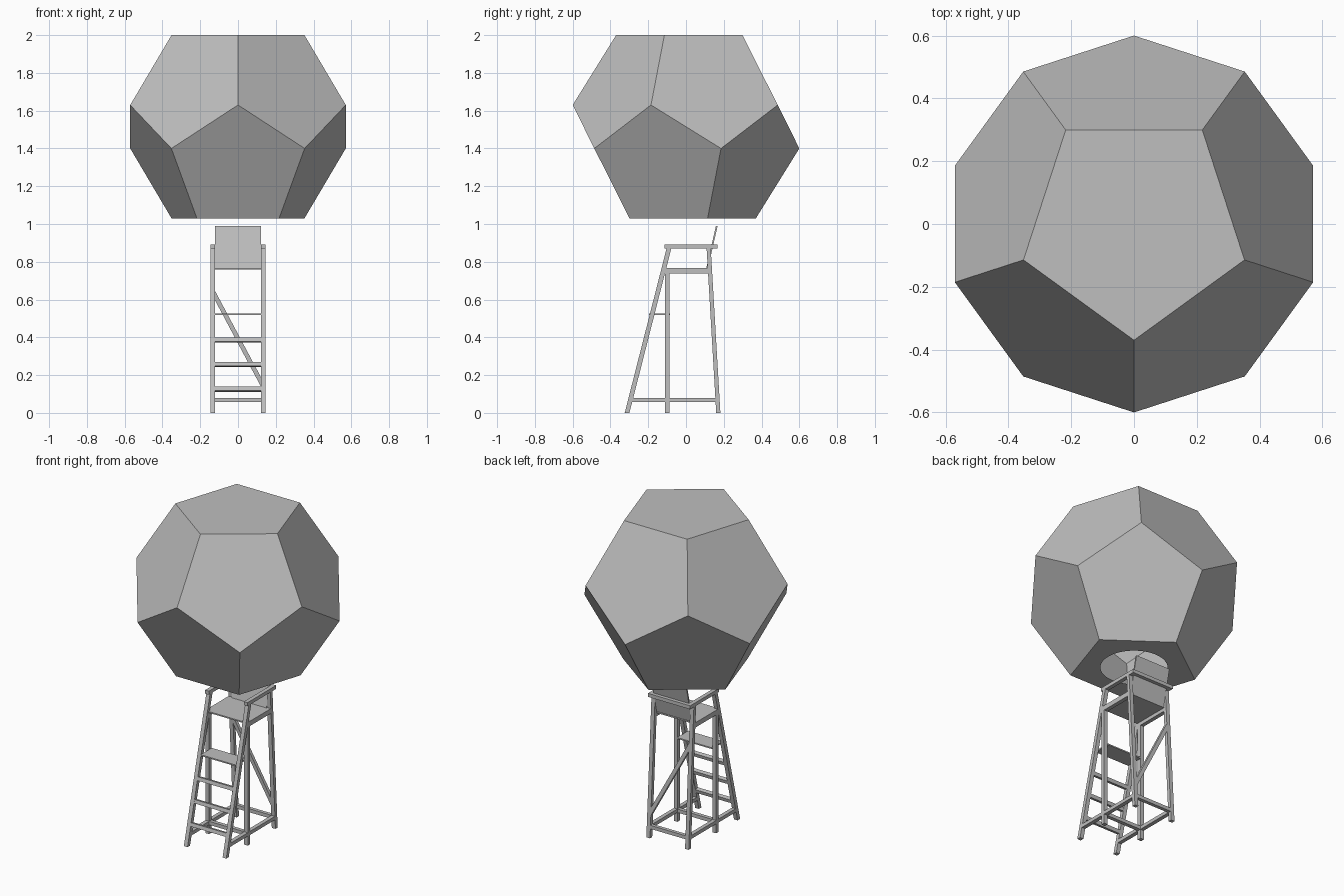
import bpy, bmesh, math

cube = bpy.data.objects.get("Cube")
if cube:
    bpy.data.objects.remove(cube, do_unlink=True)

# Single material
grey = bpy.data.materials.new("plain_grey")
grey.use_nodes = True
GREY = (0.52, 0.52, 0.52, 1)
grey.diffuse_color = GREY
grey.node_tree.nodes["Principled BSDF"].inputs["Base Color"].default_value = GREY


def finish(name, bm):
    bmesh.ops.recalc_face_normals(bm, faces=bm.faces)
    mesh = bpy.data.meshes.new(name)
    bm.to_mesh(mesh)
    bm.free()
    mesh.materials.append(grey)
    obj = bpy.data.objects.new(name, mesh)
    bpy.context.collection.objects.link(obj)
    return obj


def prism(name, end_a, end_b):
    """Solid between two matching outlines."""
    bm = bmesh.new()
    a = [bm.verts.new(p) for p in end_a]
    b = [bm.verts.new(p) for p in end_b]
    bm.faces.new(a)
    bm.faces.new(b)
    n = len(a)
    for i in range(n):
        j = (i + 1) % n
        bm.faces.new((a[i], a[j], b[j], b[i]))
    return finish(name, bm)


def across(name, outline, x0, x1):
    """Side outline (y, z) extruded along x."""
    return prism(name, [(x0, y, z) for y, z in outline],
                 [(x1, y, z) for y, z in outline])


def rect(y0, y1, z0, z1):
    return [(y0, z0), (y1, z0), (y1, z1), (y0, z1)]


def slanted(y0, z0, y1, z1, depth):
    """Level-ended leaning strip, centred on the line between two points."""
    h = depth / 2
    return [(y0 - h, z0), (y0 + h, z0), (y1 + h, z1), (y1 - h, z1)]


# Hollow dodecahedron with a round opening underneath
def ring(bm, n, radius, z, start):
    return [bm.verts.new((radius * math.cos(start + math.tau * i / n),
                          radius * math.sin(start + math.tau * i / n), z))
            for i in range(n)]


bm = bmesh.new()
FRONT, STEP = -math.pi / 2, math.pi / 5
SEG = 8
top = ring(bm, 5, 0.37, 2.0, FRONT)
upper = ring(bm, 5, 0.6, 1.63, FRONT)
lower = ring(bm, 5, 0.6, 1.4, FRONT + STEP)
base = ring(bm, 5, 0.37, 1.03, FRONT + STEP)
hole = ring(bm, 5 * SEG, 0.19, 1.03, FRONT + STEP)
bm.faces.new(top)
for i in range(5):
    j = (i + 1) % 5
    bm.faces.new((top[i], top[j], upper[j], lower[i], upper[i]))
    bm.faces.new((base[i], base[j], lower[j], upper[j], lower[i]))
    arc = [hole[(i * SEG + k) % (5 * SEG)] for k in range(SEG, -1, -1)]
    bm.faces.new([base[i], base[j]] + arc)
finish("dodecahedron_shell", bm)

# Chair frame sides
INNER, OUTER = 0.121, 0.146
FOOT, HEAD, TOP = -0.312, -0.09, 0.872
REAR_FOOT, REAR_HEAD = 0.171, 0.12
side_parts = {
    "front_leg": slanted(FOOT, 0, HEAD, TOP, 0.025),
    "rear_leg": slanted(REAR_FOOT, 0, REAR_HEAD, TOP, 0.022),
    "middle_leg": rect(-0.112, -0.088, 0, 0.737),
    "armrest": rect(-0.115, 0.167, 0.87, 0.892),
    "seat_beam": rect(-0.118, 0.12, 0.737, 0.767),
    "base_beam": rect(-0.295, 0.167, 0.058, 0.08),
}
for name, outline in side_parts.items():
    for side, s in (("left", 1), ("right", -1)):
        across(side + "_" + name, outline, s * INNER, s * OUTER)

# Boards and rails between the sides
cross_parts = {
    "seat": rect(-0.118, 0.12, 0.759, 0.767),
    "footrest": rect(-0.195, -0.085, 0.519, 0.527),
    "backrest": slanted(0.112, 0.767, 0.163, 0.99, 0.009),
    "rear_arm_rail": rect(0.145, 0.167, 0.87, 0.892),
    "middle_base_rail": rect(-0.112, -0.088, 0.058, 0.08),
    "rear_base_rail": rect(0.156, 0.178, 0.058, 0.08),
}
for name, outline in cross_parts.items():
    across(name, outline, -INNER, INNER)

# Ladder rungs, tilted with the front legs
tilt = math.atan2(HEAD - FOOT, TOP)
for n, z in enumerate((0.125, 0.257, 0.386), 1):
    y = FOOT + z * math.tan(tilt)
    c, s = math.cos(tilt), math.sin(tilt)
    outline = [(y + c * p + s * q, z - s * p + c * q)
               for p, q in rect(-0.012, 0.012, -0.011, 0.011)]
    across("rung_%d" % n, outline, -INNER, INNER)

# Diagonal brace lying in the plane of the rear legs
brace = [(-INNER, 0.645), (-INNER, 0.595), (INNER, 0.14), (INNER, 0.19)]


def rear_y(z):
    return REAR_FOOT + (REAR_HEAD - REAR_FOOT) * z / TOP


prism("diagonal_brace", [(x, rear_y(z) - 0.01, z) for x, z in brace],
      [(x, rear_y(z) + 0.01, z) for x, z in brace])
